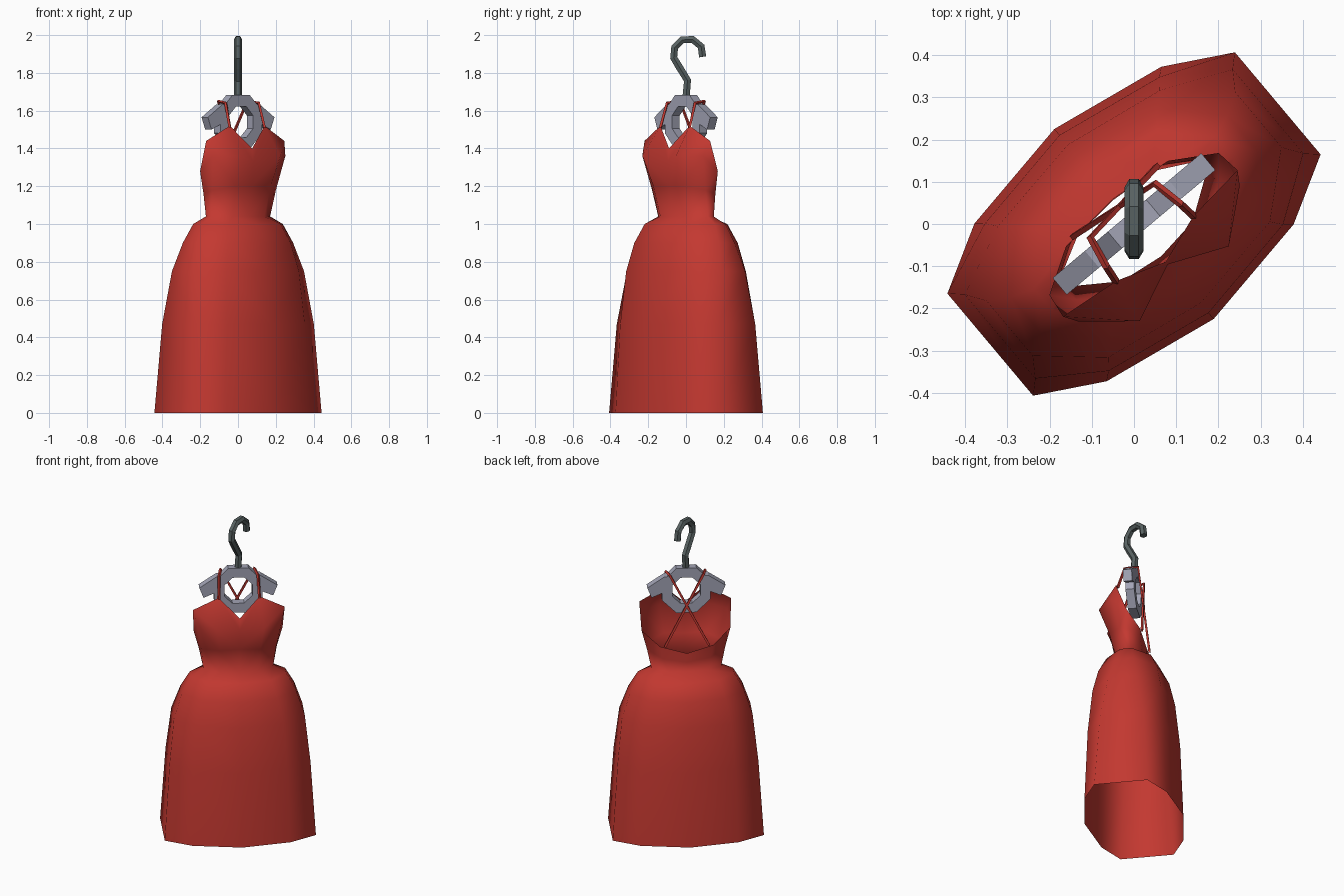
import bpy, bmesh, math
from mathutils import Vector

if "Cube" in bpy.data.objects:
    bpy.data.objects.remove(bpy.data.objects["Cube"], do_unlink=True)

TURN = math.radians(40)  # dress and hanger are turned; the hook is not


def material(name, rgb):
    m = bpy.data.materials.new(name)
    m.use_nodes = True
    m.diffuse_color = (*rgb, 1)
    m.node_tree.nodes["Principled BSDF"].inputs["Base Color"].default_value = (*rgb, 1)
    return m


RED = material("red fabric", (0.55, 0.04, 0.03))
GREY = material("pale grey hanger", (0.36, 0.37, 0.46))
STEEL = material("dark steel", (0.10, 0.125, 0.125))


def add_object(name, data, mat, turn=TURN):
    ob = bpy.data.objects.new(name, data)
    bpy.context.collection.objects.link(ob)
    data.materials.append(mat)
    ob.rotation_euler.z = turn
    return ob


def mesh_from(bm, name, mat):
    me = bpy.data.meshes.new(name)
    bm.to_mesh(me)
    bm.free()
    return add_object(name, me, mat)


def tube(name, points, radius, sides, mat, turn=TURN):
    cu = bpy.data.curves.new(name, "CURVE")
    cu.dimensions = "3D"
    cu.bevel_depth = radius
    cu.bevel_resolution = (sides - 4) // 2
    cu.use_fill_caps = True
    sp = cu.splines.new("POLY")
    sp.points.add(len(points) - 1)
    for p, co in zip(sp.points, points):
        p.co = (*co, 1)
    sp.use_smooth = False
    return add_object(name, cu, mat, turn)


# Dress: rows of half outlines from front centre round to back centre
rows = []
for z, wide, corner, deep in ((0, .445, .158, .294), (.47, .415, .13, .275),
                              (.75, .385, .085, .245), (.9, .335, .055, .21),
                              (1.0, .28, .035, .16)):
    f = (wide * .65, deep * .83)
    rows.append([(0, -deep, z), (f[0], -f[1], z), (wide, -corner, z),
                 (wide, corner, z), (f[0], f[1], z), (0, deep, z)])

# Waist, midriff, bust and neckline; None repeats the point below
rows += [
    [(0, -.10, 1.04), (.11, -.085, 1.04), (.205, -.02, 1.04),
     (.205, .02, 1.04), (.11, .07, 1.04), (0, .08, 1.04)],
    [(0, -.115, 1.2), (.12, -.125, 1.2), (.22, -.05, 1.18),
     (.23, .01, 1.16), (.14, .065, 1.12), (0, .078, 1.1)],
    [(0, -.125, 1.33), (.138, -.185, 1.36), (.25, -.092, 1.36),
     (.262, 0, 1.28), (.158, .063, 1.2), (0, .075, 1.155)],
    [(0, -.117, 1.4), (.12, -.076, 1.52), (.27, -.06, 1.44), None, None, None],
]

bm = bmesh.new()
below = None
for row in rows:
    verts = [bm.verts.new(p) if p else below[i] for i, p in enumerate(row)]
    if below:
        for i in range(len(row) - 1):
            corners = list(dict.fromkeys((below[i], below[i + 1], verts[i + 1], verts[i])))
            if len(corners) > 2:
                bm.faces.new(corners).smooth = True
    below = verts
dress = mesh_from(bm, "dress", RED)
mirror = dress.modifiers.new("Mirror", "MIRROR")
mirror.use_clip = True

# Shoulder straps: over the hanger, crossing behind
for side, name in ((1, "left_strap"), (-1, "right_strap")):
    tube(name, [(side * x, y, z) for x, y, z in
                ((.12, -.076, 1.51), (.115, -.035, 1.64), (.1, .042, 1.65),
                 (-.13, .07, 1.2))], .009, 4, RED)


def prism(bm, outline, half):
    """Extrude an (x, z) outline to both sides of y = 0."""
    front = [bm.verts.new((x, -half, z)) for x, z in outline]
    back = [bm.verts.new((x, half, z)) for x, z in outline]
    n = len(outline)
    bm.faces.new(front)
    bm.faces.new(back[::-1])
    for i in range(n):
        j = (i + 1) % n
        bm.faces.new((front[i], back[i], back[j], front[j]))


# Hanger: octagonal ring with two sloping arms
bm = bmesh.new()
SIDES = 8
loops = []
for radius, y in ((.155, -.026), (.155, .026), (.09, .026), (.09, -.026)):
    loops.append([])
    for k in range(SIDES):
        a = (k + .5) * math.tau / SIDES
        loops[-1].append(bm.verts.new((radius * math.cos(a), y, 1.54 + radius * math.sin(a))))
for n in range(4):
    a, b = loops[n], loops[(n + 1) % 4]
    for k in range(SIDES):
        j = (k + 1) % SIDES
        bm.faces.new((a[k], b[k], b[j], a[j]))
for side in (1, -1):
    prism(bm, [(side * x, z) for x, z in
               ((.09, 1.635), (.13, 1.632), (.23, 1.565), (.205, 1.5), (.125, 1.535))], .026)
bmesh.ops.recalc_face_normals(bm, faces=bm.faces)
mesh_from(bm, "hanger", GREY)

# Hook: six-sided bent rod
hook = [(0, 1.67), (.008, 1.76), (-.035, 1.83), (-.065, 1.88), (-.06, 1.935),
        (-.02, 1.975), (.035, 1.977), (.08, 1.94), (.088, 1.885)]
tube("hook", [(0, y, z) for y, z in hook], .022, 6, STEEL, 0)
